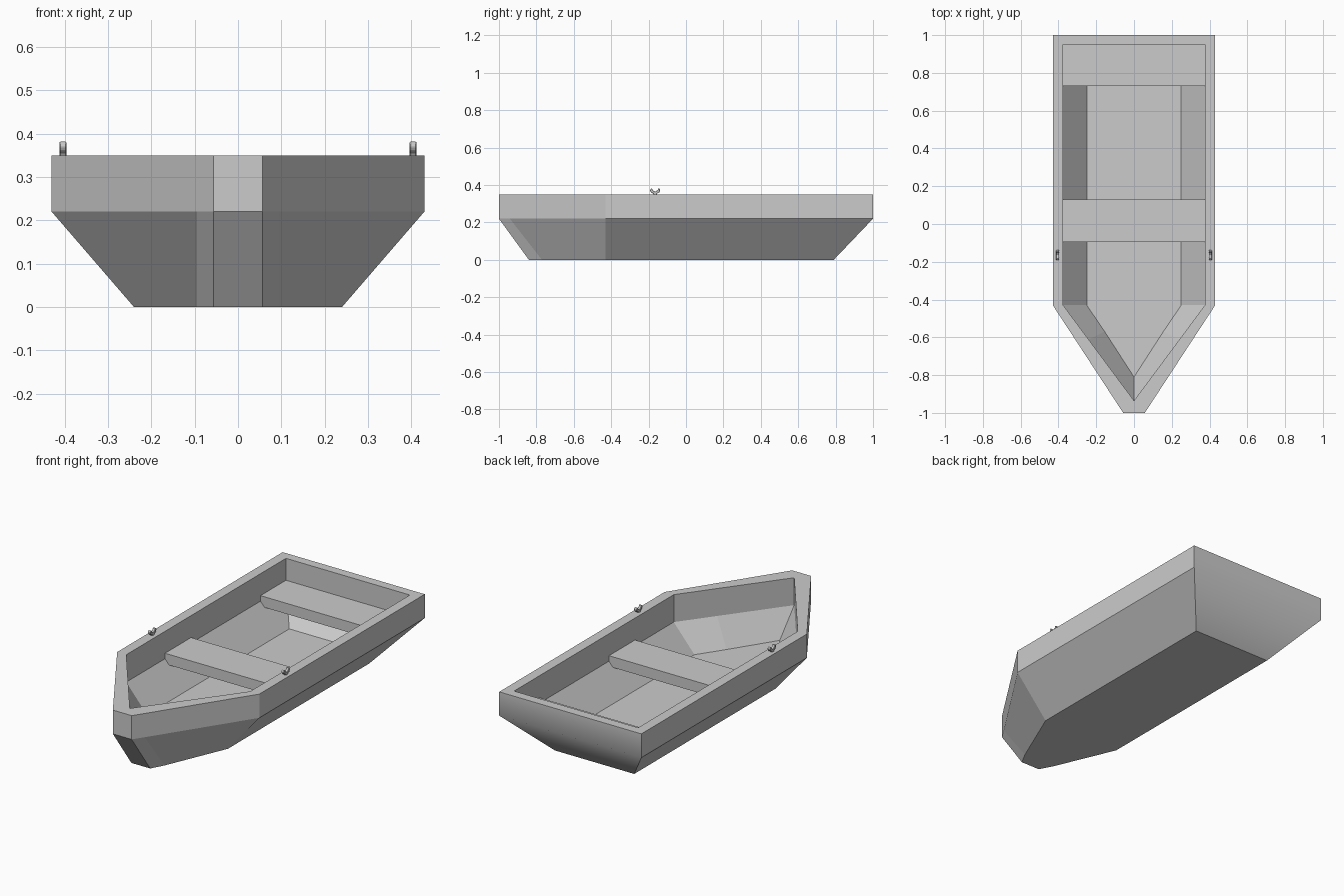
import bpy, bmesh

if "Cube" in bpy.data.objects:
    bpy.data.objects.remove(bpy.data.objects["Cube"])

def make_object(name, bm):
    bmesh.ops.recalc_face_normals(bm, faces=bm.faces)
    me = bpy.data.meshes.new(name)
    bm.to_mesh(me)
    bm.free()
    ob = bpy.data.objects.new(name, me)
    bpy.context.collection.objects.link(ob)
    return ob

def prism(name, profile, x0, x1):
    """Extrude a (y, z) profile along x."""
    bm = bmesh.new()
    face = bm.faces.new([bm.verts.new((x0, y, z)) for y, z in profile])
    ext = bmesh.ops.extrude_face_region(bm, geom=[face])
    moved = [g for g in ext['geom'] if isinstance(g, bmesh.types.BMVert)]
    bmesh.ops.translate(bm, verts=moved, vec=(x1 - x0, 0, 0))
    return make_object(name, bm)

# Hull: half outlines from stern corner to bow, stacked outside up then inside down
rim = [(.43, 1), (.43, -.43), (.095, -.942), (.057, -1)]
well = [(.375, .95), (.375, -.43), (.24, -.612), (0, -.935)]
keel = [(.24, .79), (.24, -.43), (.095, -.77), (.057, -.84)]
floor = [(.25, .80), (.25, -.43), (.155, -.57), (0, -.81)]
levels = [(keel, 0), (rim, .22), (rim, .35), (well, .35), (well, .20), (floor, .055)]

bm = bmesh.new()
rings = []
for half, z in levels:
    outline = half + [(-x, y) for x, y in reversed(half)]
    rings.append([bm.verts.new((x, y, z)) for x, y in outline])
n = len(rings[0])
for k in range(len(rings) - 1):
    a, b = rings[k], rings[k + 1]
    for i in range(n):
        j = (i + 1) % n
        f = bm.faces.new((a[i], a[j], b[j], b[i]))
        # the outer transom is shaded smoothly over its fold
        f.smooth = (i == n - 1 and k < 2)
bm.faces.new(rings[0])
bm.faces.new(rings[-1])
bmesh.ops.remove_doubles(bm, verts=bm.verts, dist=.0005)
make_object("hull", bm)

# Seats: planks whose lower ends follow the sloping sides
def seat(name, y0, y1, top=.23, bottom=.172):
    bm = bmesh.new()
    section = [(.376, top), (.376, .20), (.353, bottom)]
    section += [(-x, z) for x, z in reversed(section)]
    front = [bm.verts.new((x, y0, z)) for x, z in section]
    back = [bm.verts.new((x, y1, z)) for x, z in section]
    bm.faces.new(front)
    bm.faces.new(back)
    for i in range(len(section)):
        j = (i + 1) % len(section)
        bm.faces.new((front[i], front[j], back[j], back[i]))
    make_object(name, bm)

seat("middle_seat", -.095, .13)
seat("stern_seat", .73, .951)

# Oarlocks: small forked holders on the gunwales
half = [(.007, .345), (.010, .354), (.022, .360), (.027, .370),
        (.025, .379), (.017, .382), (.013, .372)]
fork = half + [(0, .364)] + [(-y, z) for y, z in reversed(half)]
fork = [(y - .165, z) for y, z in fork]
for side, name in ((1, "right_oarlock"), (-1, "left_oarlock")):
    ob = prism(name, fork, side * .404 - .008, side * .404 + .008)
    bev = ob.modifiers.new("soft_edges", 'BEVEL')
    bev.width = .002
    bev.segments = 1
